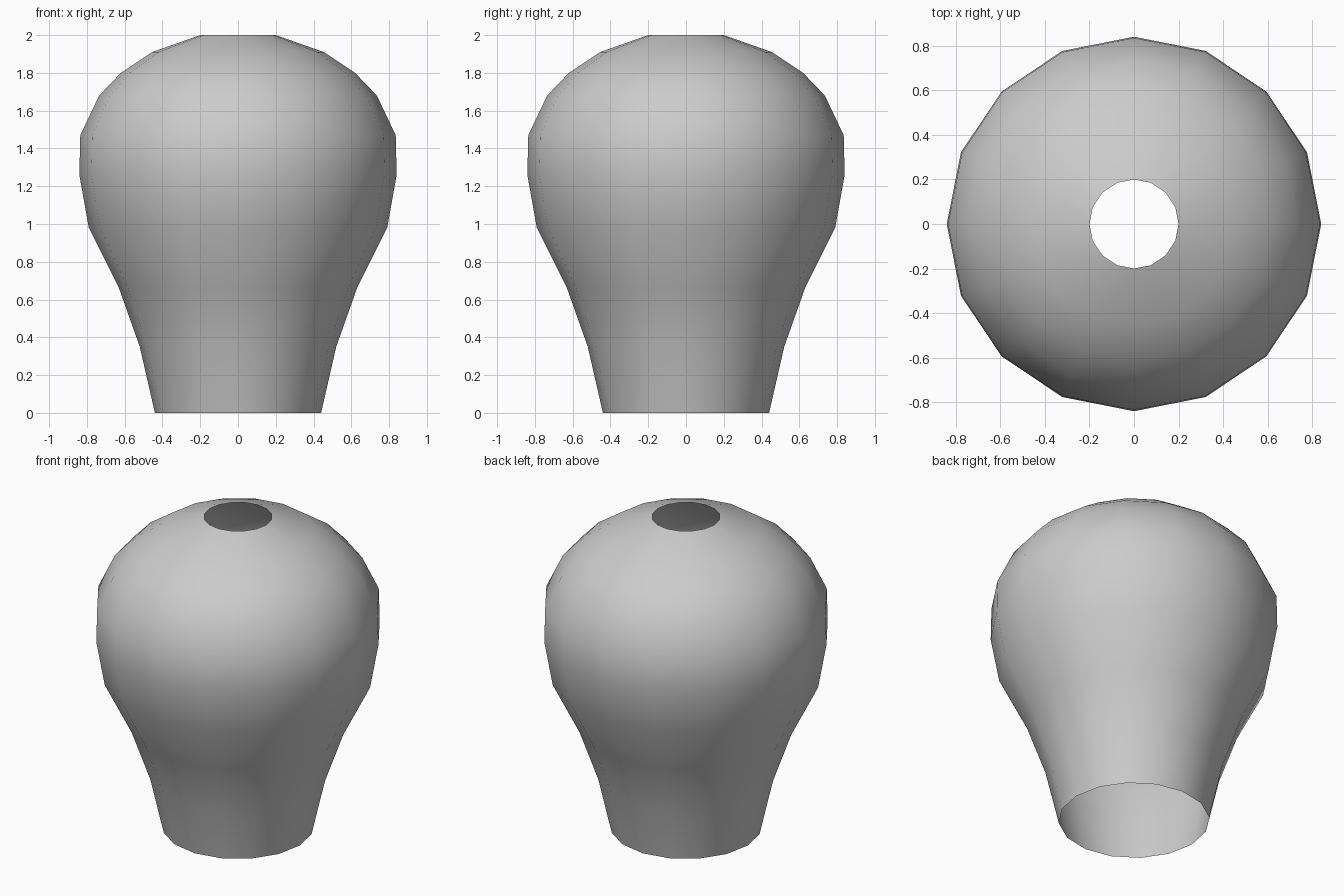
import bpy, bmesh
from math import cos, sin, tau

cube = bpy.data.objects.get("Cube")
if cube:
    bpy.data.objects.remove(cube, do_unlink=True)

SIDES = 16
# Radius and height, from the open neck up to the hole in the crown
PROFILE = [(0.44, 0), (0.52, 0.35), (0.63, 0.66), (0.79, 0.98), (0.84, 1.26),
           (0.835, 1.47), (0.735, 1.68), (0.62, 1.80), (0.455, 1.91), (0.2, 2)]

# Plain grey
grey = bpy.data.materials.new("light_grey")
grey.use_nodes = True
colour = (0.6, 0.6, 0.6, 1)
grey.diffuse_color = colour
grey.node_tree.nodes["Principled BSDF"].inputs["Base Color"].default_value = colour

# Thin bulb shell, open at both ends
bm = bmesh.new()
rings = [[bm.verts.new((r * cos(tau * i / SIDES), r * sin(tau * i / SIDES), z))
          for i in range(SIDES)] for r, z in PROFILE]
for low, high in zip(rings, rings[1:]):
    for i in range(SIDES):
        j = (i + 1) % SIDES
        bm.faces.new((low[i], low[j], high[j], high[i])).smooth = True

mesh = bpy.data.meshes.new("bulb_shell")
bm.to_mesh(mesh)
bm.free()
mesh.materials.append(grey)
shell = bpy.data.objects.new("bulb_shell", mesh)
bpy.context.collection.objects.link(shell)
